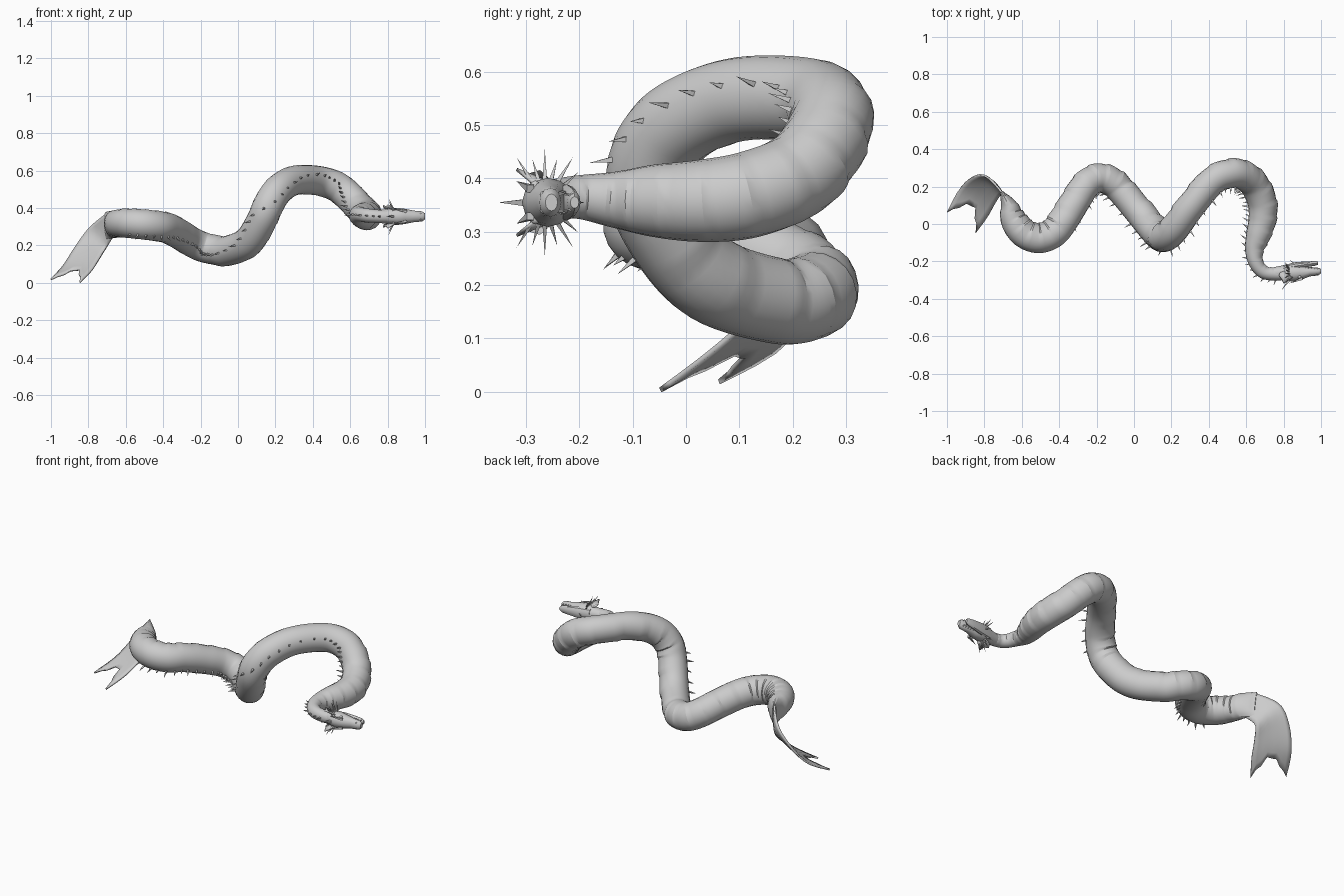
import bpy, bmesh, math
from mathutils import Vector

if "Cube" in bpy.data.objects:
    bpy.data.objects.remove(bpy.data.objects["Cube"])

skin = bpy.data.materials.new("grey_skin")
skin.use_nodes = True
GREY = (0.6, 0.6, 0.6, 1)
skin.diffuse_color = GREY
skin.node_tree.nodes["Principled BSDF"].inputs["Base Color"].default_value = GREY


def finish(name, bm, angle=40):
    bmesh.ops.recalc_face_normals(bm, faces=bm.faces)
    mesh = bpy.data.meshes.new(name)
    bm.to_mesh(mesh)
    bm.free()
    ob = bpy.data.objects.new(name, mesh)
    bpy.context.collection.objects.link(ob)
    mesh.materials.append(skin)
    bpy.ops.object.select_all(action='DESELECT')
    ob.select_set(True)
    bpy.context.view_layer.objects.active = ob
    bpy.ops.object.shade_smooth_by_angle(angle=math.radians(angle))
    return ob


def loft(name, rings, angle=40):
    """Skin closed rings of points and cap both ends."""
    bm = bmesh.new()
    rows = [[bm.verts.new(p) for p in ring] for ring in rings]
    n = len(rows[0])
    for a, b in zip(rows, rows[1:]):
        for i in range(n):
            j = (i + 1) % n
            bm.faces.new((a[i], a[j], b[j], b[i]))
    bm.faces.new(rows[0])
    bm.faces.new(rows[-1])
    return finish(name, bm, angle)


def spike(bm, base, tip, radius, sides=4):
    """Cone from base to tip."""
    base, tip = Vector(base), Vector(tip)
    axis = (tip - base).normalized()
    u = axis.orthogonal().normalized()
    v = axis.cross(u)
    ring = []
    for k in range(sides):
        a = math.tau * k / sides
        ring.append(bm.verts.new(base + radius * (math.cos(a) * u + math.sin(a) * v)))
    top = bm.verts.new(tip)
    for k in range(sides):
        bm.faces.new((ring[k], ring[(k + 1) % sides], top))
    bm.faces.new(ring)


def spline(points, t):
    """Catmull-Rom curve through points, t counted in points."""
    i = min(int(t), len(points) - 2)
    f = t - i
    p = [points[max(0, min(len(points) - 1, i + k))] for k in (-1, 0, 1, 2)]
    return p[1] + 0.5 * f * (p[2] - p[0] + f * (2 * p[0] - 5 * p[1] + 4 * p[2] - p[3]
                             + f * (3 * (p[1] - p[2]) + p[3] - p[0])))


# Body centre line from neck to tail: x, y, z, radius
path = [Vector(p) for p in (
    (.84, -.26, .355, .035), (.76, -.268, .355, .034), (.69, -.255, .36, .036),
    (.65, -.2, .365, .04), (.645, -.13, .36, .052), (.665, -.06, .358, .066),
    (.688, .03, .358, .075), (.685, .12, .37, .079), (.645, .21, .407, .079),
    (.59, .258, .465, .079), (.52, .271, .518, .079), (.42, .23, .547, .077),
    (.3, .09, .547, .077), (.215, -.025, .495, .079), (.16, -.07, .41, .08),
    (.12, -.045, .32, .08), (.05, .04, .215, .08), (-.06, .17, .17, .078),
    (-.12, .227, .176, .078), (-.19, .246, .192, .078), (-.255, .212, .223, .078),
    (-.31, .13, .258, .079), (-.375, .025, .292, .08), (-.43, -.045, .303, .08),
    (-.505, -.075, .312, .08), (-.58, -.054, .318, .078), (-.63, 0, .318, .074),
    (-.655, .05, .315, .063), (-.67, .1, .312, .045), (-.705, .165, .305, .012))]
LAST = len(path) - 1


def frame(t):
    """Centre, radius, tangent, back direction and side direction."""
    p = spline(path, t)
    d = spline(path, min(t + .05, LAST)) - spline(path, max(t - .05, 0))
    tangent = d.xyz.normalized()
    back = Vector((-tangent.y, tangent.x, 0)).normalized()
    side = tangent.cross(back)
    # Back leans up on the high coil, down towards the tail, level at the fin
    roll = min(.8, max(0, (t - 15) * .1)) - .35 * max(0, 1 - abs(t - 11.5) / 4)
    roll *= max(0, min(1, (LAST - 1.5 - t) / 2))
    back = math.cos(roll) * back - math.sin(roll) * side
    return p.xyz, p.w, tangent, back, tangent.cross(back)


# Body with overlapping belly scutes, flattened where it meets the fin
SIDES, STEPS, SCUTE = 20, 224, 6
rings = []
for s in range(STEPS + 1):
    t = LAST * s / STEPS
    c, r, tan, back, side = frame(t)
    tall = max(r * 1.03, .074) if t > LAST - 3 else r * 1.03
    ring = []
    for k in range(SIDES):
        a = math.tau * k / SIDES
        belly = max(0, -math.cos(a) - .2)
        swell = 1 + .1 * belly * ((s % SCUTE) / (SCUTE - 1) - .5)
        ring.append(c + swell * (r * math.cos(a) * back + tall * math.sin(a) * side))
    rings.append(ring)
loft("body", rings, 26)

# Spines along the back
bm = bmesh.new()
COUNT = 62
for k in range(COUNT):
    t = 1 + (LAST - 5) * k / COUNT
    c, r, tan, back, side = frame(t)
    length = (.046, .028, .037)[k % 3] * max(.7, min(1, r / .07))
    base = c + back * (r - .006)
    spike(bm, base, base + back * length + tan * .012, .008)
finish("back_spines", bm, 20)

# Tail fin: a ribbon twisting from upright to flat, with a forked end
left = [Vector(p) for p in ((-.69, .15, .38), (-.79, .255, .3), (-.865, .25, .2),
                            (-.935, .185, .09), (-1, .065, .02))]
right = [Vector(p) for p in ((-.675, .11, .24), (-.708, .155, .185), (-.745, .105, .125),
                             (-.785, .035, .065), (-.845, -.045, .005))]
bm = bmesh.new()
COLS, ROWS = 8, 14
fork = (1, .93, .88, .82, .8, .79, .86, .9, 1)
grid = []
for i in range(ROWS + 1):
    row = []
    for j in range(COLS + 1):
        u = j / COLS
        t = 4 * i / ROWS * fork[j]
        p = spline(left, t).lerp(spline(right, t), u)
        bulge = math.sin(math.pi * u) * t * (4 - t) / 4
        ridge = .004 if j % 2 else -.004
        p += Vector((.3, .8, .5)) * (.02 * bulge + ridge * t / 4)
        row.append(bm.verts.new(p))
    grid.append(row)
for a, b in zip(grid, grid[1:]):
    for j in range(COLS):
        bm.faces.new((a[j], a[j + 1], b[j + 1], b[j]))
fin = finish("tail_fin", bm, 30)
solid = fin.modifiers.new("thickness", 'SOLIDIFY')
solid.thickness = .01
solid.offset = 0

# Head lies on its side: its crown faces -y and its width runs along z
MID = .355


def head_part(name, sections):
    rings = []
    for x, top, bottom, half in sections:
        ring = []
        for k in range(12):
            a = math.tau * k / 12
            ring.append((x, (top + bottom) / 2 + (top - bottom) / 2 * math.cos(a),
                         MID + half * math.sin(a)))
        rings.append(ring)
    loft(name, rings, 35)


head_part("skull", ((.73, -.295, -.235, .032), (.8, -.3, -.22, .04),
                    (.85, -.308, -.21, .046), (.89, -.3, -.22, .041),
                    (.94, -.28, -.23, .031), (.985, -.275, -.234, .027),
                    (1, -.264, -.241, .016)))
head_part("lower_jaw", ((.8, -.25, -.22, .034), (.87, -.245, -.203, .034),
                        (.93, -.229, -.2, .027), (.97, -.223, -.198, .021),
                        (.985, -.217, -.201, .011)))

# Teeth in both jaws
bm = bmesh.new()
for sign in (-1, 1):
    for k in range(7):
        x = .885 + k * .016
        w = .029 - k * .0015
        spike(bm, (x, -.243, MID + sign * w * .8), (x, -.222, MID + sign * w * .8), .004)
        spike(bm, (x - .008, -.212, MID + sign * w * .7),
              (x - .008, -.232, MID + sign * w * .7), .0035)
finish("teeth", bm, 20)

# Eyes, brows and nostrils
bm = bmesh.new()
for sign in (-1, 1):
    for x, y, w, size in ((.885, -.283, .032, .009), (.978, -.268, .015, .006)):
        made = bmesh.ops.create_uvsphere(bm, u_segments=10, v_segments=6, radius=size)
        bmesh.ops.translate(bm, verts=made["verts"], vec=(x, y, MID + sign * w))
    spike(bm, (.9, -.292, MID + sign * .026), (.83, -.318, MID + sign * .04), .01)
finish("eyes_and_nostrils", bm)

# Cheek spines fanning out on both sides, with crown and chin horns
bm = bmesh.new()
for sign in (-1, 1):
    for k in range(6):
        a = math.radians(-32 + 16 * k)
        d = Vector((0, math.sin(a), sign * math.cos(a)))
        base = Vector((.835, -.265, MID)) + d * .03
        reach = .055 if k % 2 else .07
        spike(bm, base, base + d * reach + Vector((-.03, 0, 0)), .007)
spike(bm, (.83, -.3, MID), (.79, -.352, MID), .009)
spike(bm, (.86, -.215, MID), (.83, -.19, MID), .006)
finish("head_spines", bm, 20)

# Ear fins: small scalloped webs behind the cheeks
bm = bmesh.new()
for sign in (-1, 1):
    rim = [(.85, -.285, .035), (.8, -.318, .062), (.79, -.295, .052),
           (.775, -.275, .058), (.78, -.26, .045), (.81, -.25, .034)]
    bm.faces.new([bm.verts.new((x, y, MID + sign * z)) for x, y, z in rim])
ears = finish("ear_fins", bm)
web = ears.modifiers.new("thickness", 'SOLIDIFY')
web.thickness = .006
web.offset = 0
